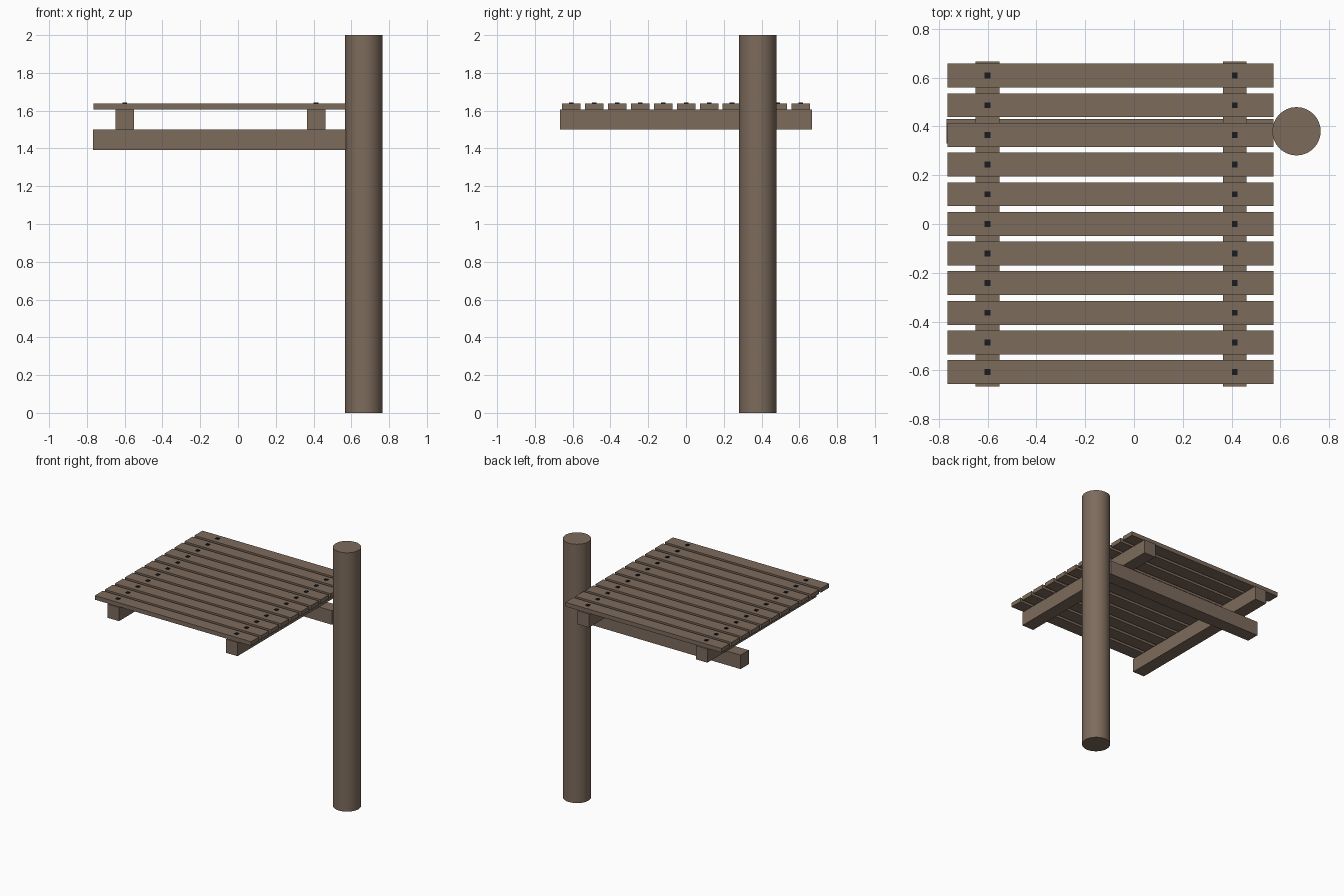
import bpy
import math

cube = bpy.data.objects.get("Cube")
if cube:
    bpy.data.objects.remove(cube, do_unlink=True)


def make_material(name, color):
    mat = bpy.data.materials.new(name)
    mat.use_nodes = True
    mat.diffuse_color = color
    mat.node_tree.nodes["Principled BSDF"].inputs["Base Color"].default_value = color
    return mat


wood = make_material("weathered brown wood", (0.205, 0.147, 0.107, 1))
iron = make_material("dark iron", (0.01, 0.011, 0.013, 1))


def box(name, low, high, mat):
    """Box spanning two opposite corners."""
    center = [(a + b) / 2 for a, b in zip(low, high)]
    bpy.ops.mesh.primitive_cube_add(size=1, location=center)
    obj = bpy.context.object
    obj.name = name
    obj.scale = [b - a for a, b in zip(low, high)]
    bpy.ops.object.transform_apply(location=False, rotation=False, scale=True)
    obj.data.materials.append(mat)
    return obj


# Round upright post
bpy.ops.mesh.primitive_cylinder_add(vertices=32, radius=0.099, depth=2,
                                    location=(0.666, 0.38, 1))
post = bpy.context.object
post.name = "post"
post.data.materials.append(wood)
bpy.ops.object.shade_smooth_by_angle(angle=math.radians(40))

# Cross beam reaching out from the post
box("cross_beam", (-0.768, 0.33, 1.392), (0.572, 0.43, 1.5), wood)

# Two joists resting on the beam
for side, x in (("right", -0.6), ("left", 0.413)):
    box(f"{side}_joist", (x - 0.049, -0.666, 1.5), (x + 0.049, 0.666, 1.605), wood)

# Deck planks, each nailed to both joists
for i in range(11):
    y = -0.607 + i * 0.1215
    box(f"plank_{i + 1}", (-0.764, y - 0.049, 1.605), (0.571, y + 0.049, 1.637), wood)
    for side, x in (("right", -0.6), ("left", 0.413)):
        box(f"{side}_nail_{i + 1}", (x - 0.012, y - 0.012, 1.63),
            (x + 0.012, y + 0.012, 1.642), iron)
